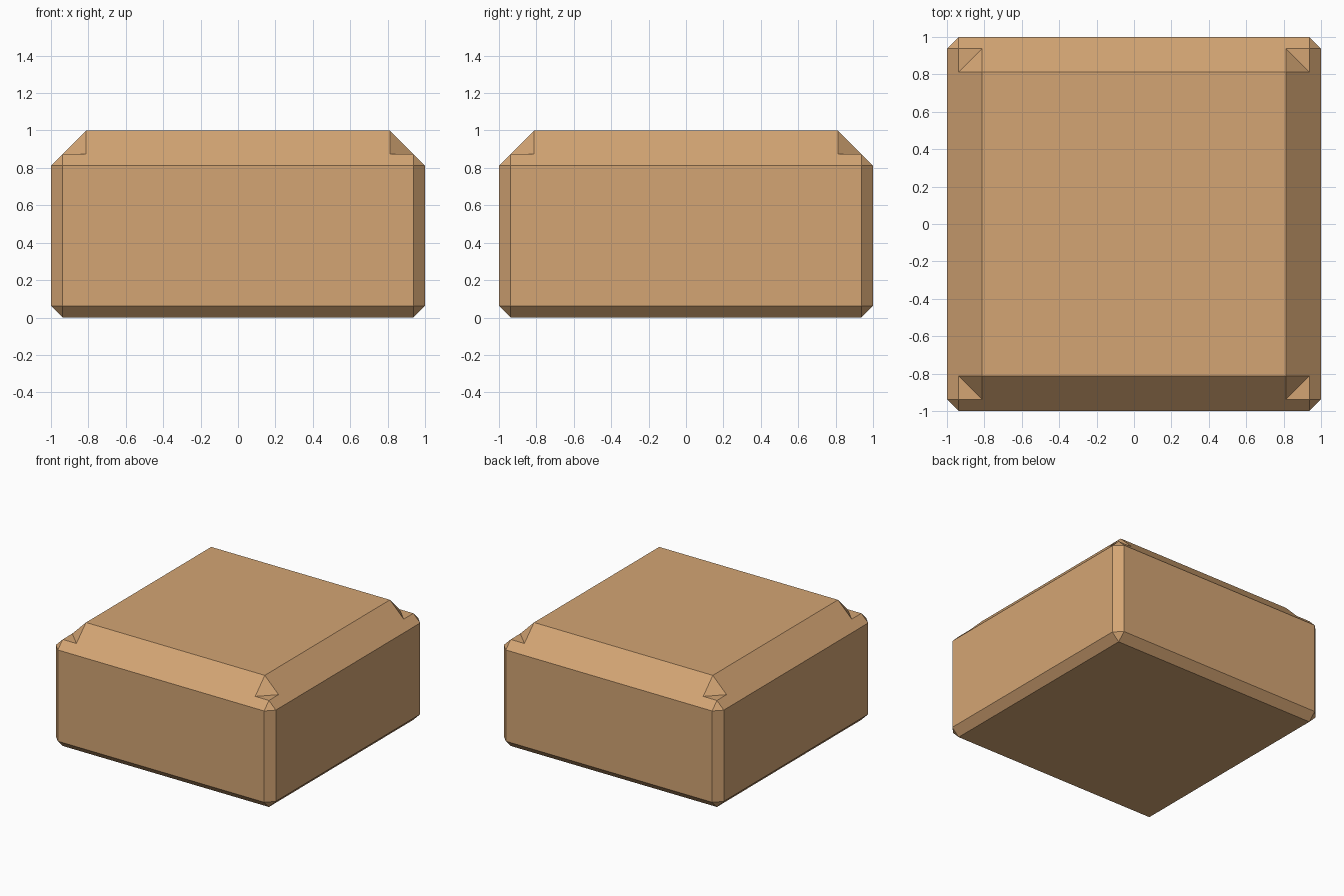
import bpy, bmesh
from mathutils import Matrix, Vector
from math import pi

if "Cube" in bpy.data.objects:
    bpy.data.objects.remove(bpy.data.objects["Cube"])

S = 0.0625   # small chamfer
T = 0.1875   # large top chamfer

tan = bpy.data.materials.new("tan")
tan.diffuse_color = (0.658, 0.376, 0.174, 1)
tan.use_nodes = True
tan.node_tree.nodes["Principled BSDF"].inputs["Base Color"].default_value = tan.diffuse_color

# Points of one corner; the other three are quarter turns of it
CORNER = {
    "top":      (1 - T, 1 - T, 1),
    "notch_x":  (1 - S, 1 - T, 1 - 2 * S),
    "notch_y":  (1 - T, 1 - S, 1 - 2 * S),
    "tip":      (1 - S, 1 - S, 1 - 2 * S),
    "wall_x":   (1, 1 - S, 1 - T),
    "wall_y":   (1 - S, 1, 1 - T),
    "foot_x":   (1, 1 - S, S),
    "foot_y":   (1 - S, 1, S),
    "base":     (1 - S, 1 - S, 0),
}

bm = bmesh.new()
corners = []
for k in range(4):
    rot = Matrix.Rotation(k * pi / 2, 3, 'Z')
    corners.append({n: bm.verts.new(rot @ Vector(p)) for n, p in CORNER.items()})

# Top and underside
bm.faces.new([c["top"] for c in corners])
bm.faces.new([c["base"] for c in reversed(corners)])

for k, c in enumerate(corners):
    n = corners[(k + 1) % 4]
    # Notch, corner facets and upright chamfer
    for names in (("top", "notch_x", "notch_y"),
                  ("notch_x", "tip", "notch_y"),
                  ("tip", "wall_x", "wall_y"),
                  ("wall_x", "foot_x", "foot_y", "wall_y"),
                  ("foot_x", "base", "foot_y")):
        bm.faces.new([c[v] for v in names])
    # Top chamfer, wall and bottom chamfer up to the next corner
    bm.faces.new([c["top"], c["notch_y"], c["tip"], c["wall_y"],
                  n["wall_x"], n["tip"], n["notch_x"], n["top"]])
    bm.faces.new([c["wall_y"], c["foot_y"], n["foot_x"], n["wall_x"]])
    bm.faces.new([c["foot_y"], c["base"], n["base"], n["foot_x"]])

bmesh.ops.recalc_face_normals(bm, faces=bm.faces)
mesh = bpy.data.meshes.new("chamfered_block")
bm.to_mesh(mesh)
bm.free()
mesh.materials.append(tan)
block = bpy.data.objects.new("chamfered_block", mesh)
bpy.context.collection.objects.link(block)
